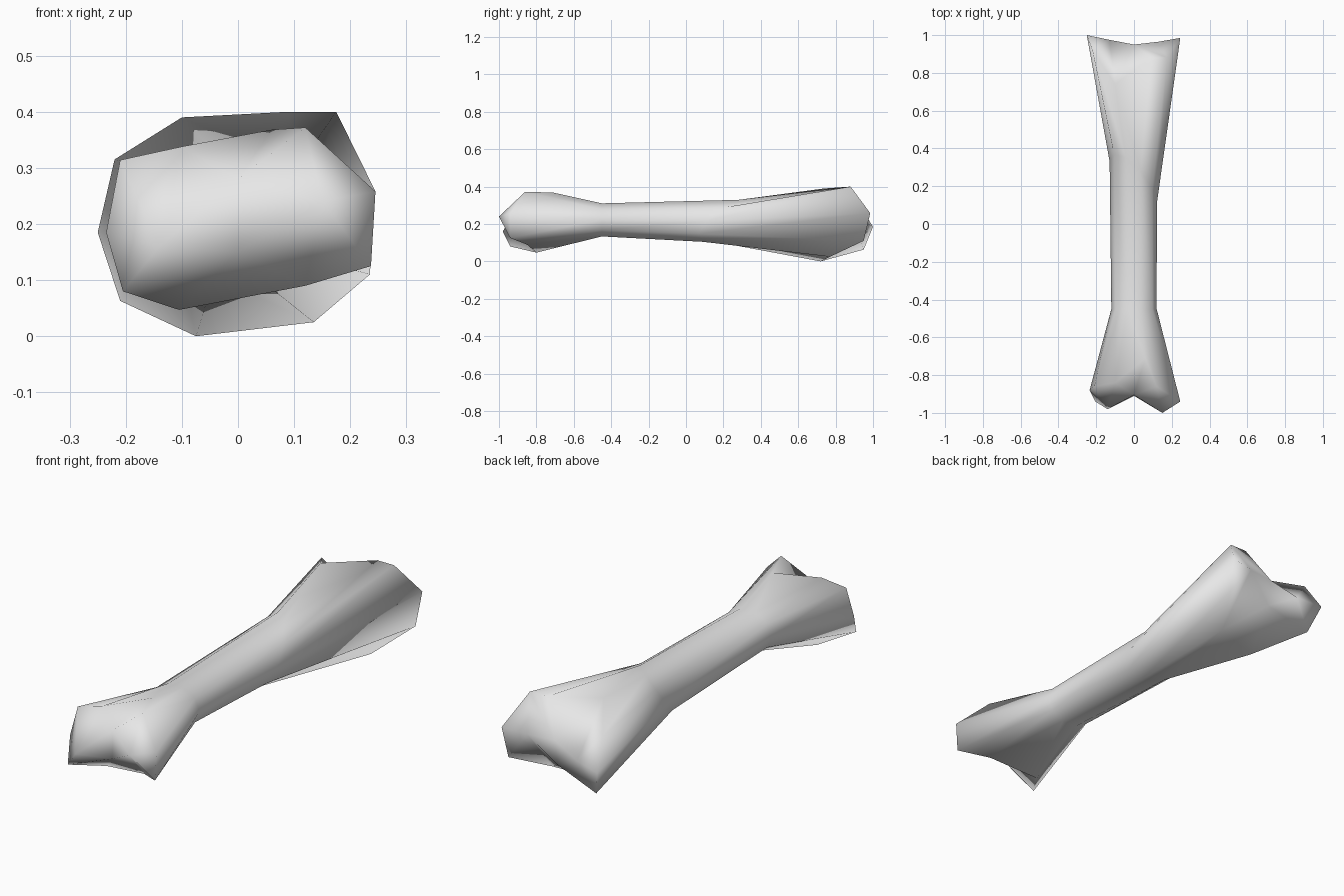
import bpy
import bmesh
from math import cos, sin, tau
from mathutils import Vector

cube = bpy.data.objects.get("Cube")
if cube:
    bpy.data.objects.remove(cube, do_unlink=True)

SIDES = 10


def make_material(name, colour):
    mat = bpy.data.materials.new(name)
    mat.use_nodes = True
    mat.diffuse_color = colour
    mat.node_tree.nodes["Principled BSDF"].inputs["Base Color"].default_value = colour
    return mat


def shaft_ring(centre, width, height, slant_x=0.0, slant_z=0.0):
    """Oval cross-section of the shaft, optionally slanted along its length."""
    points = []
    for i in range(SIDES):
        c, s = cos(tau * i / SIDES), sin(tau * i / SIDES)
        offset = Vector((width * c, slant_x * c + slant_z * s, height * s))
        points.append(Vector(centre) + offset)
    return points


def add_ring(bm, points):
    return [bm.verts.new(p) for p in points]


def bridge(bm, a, b):
    for i in range(SIDES):
        j = (i + 1) % SIDES
        bm.faces.new((a[i], a[j], b[j], b[i]))


def knuckle_cap(bm, ring, left, right, groove_top, groove_bottom):
    """Close an end with two knuckle tips and a groove between them."""
    l, r, t, b = add_ring(bm, (left, right, groove_top, groove_bottom))
    v = ring
    for face in (
        (v[9], v[0], l), (v[0], v[1], l), (v[1], v[2], t, l), (v[2], v[3], t),
        (v[3], v[4], r, t), (v[4], v[5], r), (v[5], v[6], r),
        (v[6], v[7], b, r), (v[7], v[8], b), (v[8], v[9], l, b),
        (l, t, b), (r, b, t),
    ):
        bm.faces.new(face)


# Rims of the two flared ends, counter-clockwise from the left side
front_rim = [
    (.245, -.94, .258), (.12, -.86, .372), (.06, -.71, .368), (-.1, -.84, .338),
    (-.21, -.86, .314), (-.235, -.88, .185), (-.205, -.94, .08),
    (-.105, -.8, .047), (.12, -.85, .09), (.237, -.94, .125),
]
back_rim = [
    (.245, .985, .258), (.175, .88, .4), (.09, .88, .4), (-.1, .74, .39),
    (-.22, .92, .315), (-.25, 1, .185), (-.21, .95, .063),
    (-.075, .72, 0), (.135, .77, .025), (.235, .95, .11),
]

bm = bmesh.new()

# Shaft and flared ends
sections = [
    add_ring(bm, front_rim),
    add_ring(bm, shaft_ring((0, -.45, .222), .12, .093)),
    add_ring(bm, shaft_ring((-.004, .22, .217), .125, .118, -.11, .1)),
    add_ring(bm, back_rim),
]
for a, b in zip(sections, sections[1:]):
    bridge(bm, a, b)

# Front knuckles with a deep groove, back end with a shallow one
knuckle_cap(bm, sections[0], (.15, -1, .24), (-.14, -.98, .16),
            (0, -.905, .28), (0, -.91, .15))
knuckle_cap(bm, sections[-1], (.13, .965, .25), (-.13, .975, .2),
            (0, .95, .25), (0, .93, .13))

bmesh.ops.recalc_face_normals(bm, faces=bm.faces)
for face in bm.faces:
    face.smooth = True

mesh = bpy.data.meshes.new("bone")
bm.to_mesh(mesh)
bm.free()
mesh.materials.append(make_material("pale grey", (.8, .8, .8, 1)))
bone = bpy.data.objects.new("bone", mesh)
bpy.context.collection.objects.link(bone)
